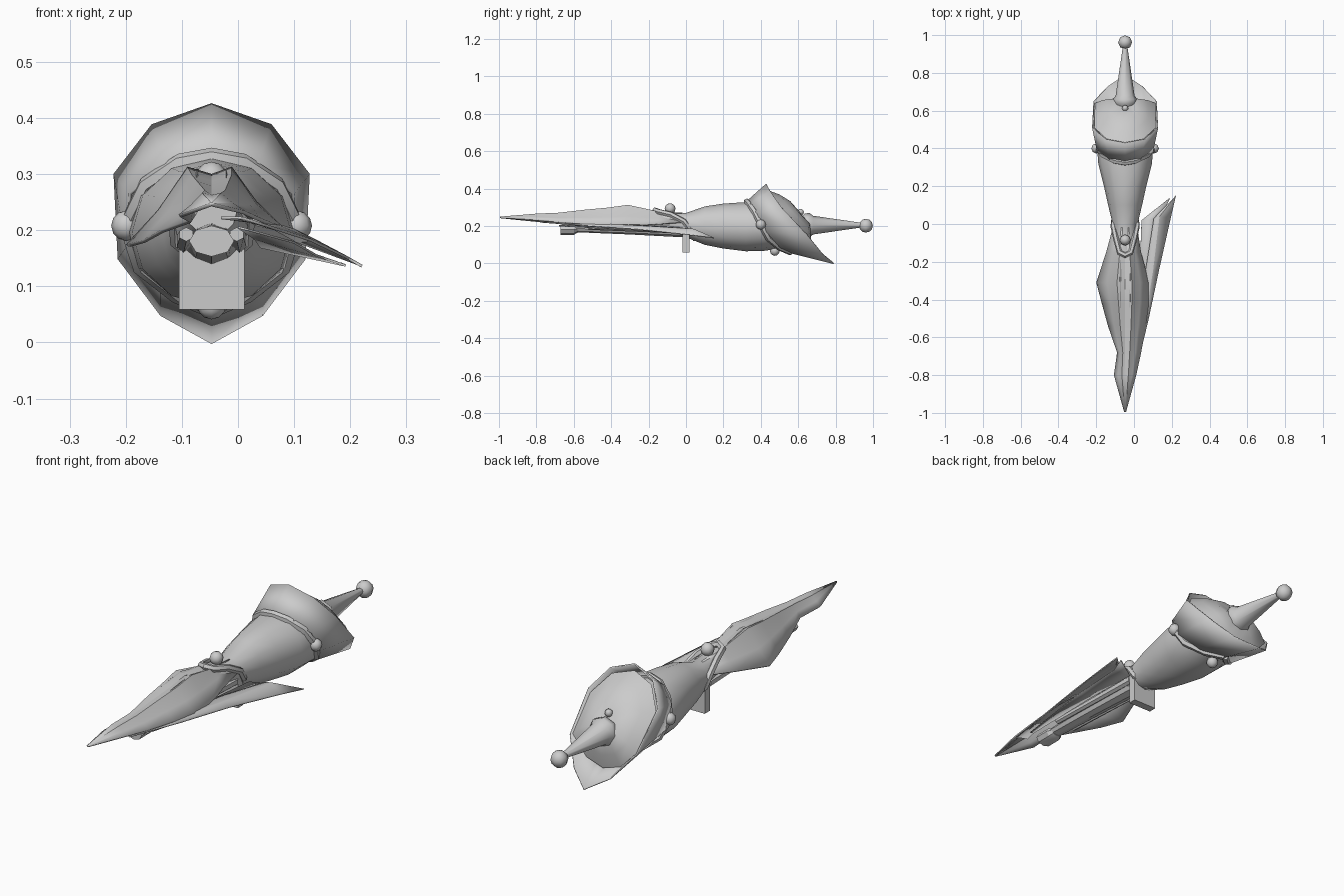
import bpy, bmesh, math
from mathutils import Vector

if "Cube" in bpy.data.objects:
    bpy.data.objects.remove(bpy.data.objects["Cube"])

CX = -0.047  # centre line of the arm
steel = bpy.data.materials.new("grey_steel")
steel.diffuse_color = (0.6, 0.6, 0.6, 1)
steel.use_nodes = True
steel.node_tree.nodes["Principled BSDF"].inputs["Base Color"].default_value = steel.diffuse_color


def finish(ob, angle=40, thick=0):
    ob.data.materials.clear()
    ob.data.materials.append(steel)
    if thick:
        m = ob.modifiers.new("thickness", 'SOLIDIFY')
        m.thickness = thick
        m.offset = 0
    bpy.ops.object.select_all(action='DESELECT')
    ob.select_set(True)
    bpy.context.view_layer.objects.active = ob
    bpy.ops.object.shade_smooth_by_angle(angle=math.radians(angle))
    return ob


def loft(name, rings, closed=True, caps=False, angle=40, thick=0):
    """Skin a list of equally long point rings."""
    bm = bmesh.new()
    vs = [[bm.verts.new(p) for p in r] for r in rings]
    n = len(rings[0])
    for a, b in zip(vs, vs[1:]):
        for i in range(n if closed else n - 1):
            j = (i + 1) % n
            bm.faces.new((a[i], a[j], b[j], b[i]))
    if caps:
        bm.faces.new(vs[0])
        bm.faces.new(vs[-1])
    bmesh.ops.remove_doubles(bm, verts=bm.verts, dist=0.0005)
    bmesh.ops.recalc_face_normals(bm, faces=bm.faces)
    me = bpy.data.meshes.new(name)
    bm.to_mesh(me)
    bm.free()
    ob = bpy.data.objects.new(name, me)
    bpy.context.collection.objects.link(ob)
    return finish(ob, angle, thick)


def mirror_ring(half):
    """Half outline (offset, y, z) from top to bottom, mirrored about the centre line."""
    right = [Vector((CX + x, y, z)) for x, y, z in half]
    left = [Vector((CX - x, y, z)) for x, y, z in half[-2:0:-1]]
    return right + left


def oval(y, w, top, bot, n=12, x=CX):
    mid, h = (top + bot) / 2, (top - bot) / 2
    return [(x + w * math.sin(2 * math.pi * i / n), y,
             mid + h * math.cos(2 * math.pi * i / n)) for i in range(n)]


def ball(name, x, y, z, r):
    bpy.ops.mesh.primitive_uv_sphere_add(segments=8, ring_count=6, radius=r, location=(x, y, z))
    ob = bpy.context.object
    ob.name = name
    return finish(ob, 60)


def band(name, half, r):
    """Rounded strip that follows a mirrored path."""
    pts = [Vector((CX - x, y, z)) for x, y, z in half[:0:-1]]
    pts += [Vector((CX + x, y, z)) for x, y, z in half]
    cu = bpy.data.curves.new(name, 'CURVE')
    cu.dimensions = '3D'
    cu.bevel_depth = r
    cu.bevel_resolution = 1
    cu.use_fill_caps = True
    sp = cu.splines.new('POLY')
    sp.points.add(len(pts) - 1)
    for p, v in zip(sp.points, pts):
        p.co = (*v, 1)
    ob = bpy.data.objects.new(name, cu)
    bpy.context.collection.objects.link(ob)
    bpy.ops.object.select_all(action='DESELECT')
    ob.select_set(True)
    bpy.context.view_layer.objects.active = ob
    bpy.ops.object.convert(target='MESH')
    return finish(bpy.context.object, 50)


# Forearm sleeve
loft("forearm_sleeve", [oval(*s) for s in (
    (-0.17, 0.045, 0.275, 0.19), (-0.08, 0.058, 0.275, 0.16), (0.0, 0.066, 0.27, 0.14),
    (0.1, 0.09, 0.305, 0.1), (0.2, 0.112, 0.32, 0.08), (0.32, 0.142, 0.328, 0.065),
    (0.42, 0.15, 0.325, 0.068), (0.5, 0.13, 0.3, 0.08))], caps=True)

# Flared elbow cuff with a slanted rim
rim_half = [(0, 0.43, 0.424), (0.105, 0.45, 0.387), (0.172, 0.51, 0.30),
            (0.165, 0.65, 0.15), (0.09, 0.73, 0.05), (0, 0.79, 0.0)]
base_half = [(0, 0.33, 0.335), (0.08, 0.34, 0.315), (0.145, 0.38, 0.265),
             (0.15, 0.43, 0.17), (0.09, 0.5, 0.09), (0, 0.53, 0.065)]
loft("elbow_cuff", [mirror_ring(base_half), mirror_ring(rim_half)], angle=30, thick=0.006)

# Rounded cap that closes the cuff
edge = mirror_ring([(0, 0.43, 0.395), (0.098, 0.45, 0.365), (0.163, 0.51, 0.285),
                    (0.16, 0.64, 0.15), (0.085, 0.65, 0.07), (0, 0.655, 0.045)])
hub = Vector((CX, 0.635, 0.225))
rings = []
for k in range(5):
    t = k / 4
    rings.append([p.lerp(hub, t) + Vector((0, 0.6, 0.6)) * 0.04 * math.sin(math.pi * t)
                  for p in edge])
loft("cuff_cap", rings, angle=60)

# Elbow spike with flange and end ball
loft("elbow_spike", [oval(y, r, 0.205 + r, 0.205 - r, 8) for y, r in (
    (0.60, 0.03), (0.635, 0.062), (0.66, 0.065), (0.68, 0.05), (0.94, 0.012))],
    caps=True, angle=45)
ball("spike_ball", CX, 0.962, 0.202, 0.037)
ball("spike_pin", CX, 0.613, 0.275, 0.017)

# Straps and rivets
band("cuff_strap", [(0, 0.325, 0.33), (0.055, 0.335, 0.32), (0.115, 0.365, 0.28),
                    (0.15, 0.40, 0.21), (0.125, 0.44, 0.135), (0.06, 0.50, 0.085),
                    (0, 0.56, 0.06)], 0.017)
band("wrist_strap", [(0, -0.165, 0.285), (0.03, -0.15, 0.278), (0.048, -0.08, 0.262),
                     (0.063, -0.01, 0.225), (0.06, 0.02, 0.18), (0, 0.05, 0.13)], 0.015)
for side in (-1, 1):
    ball("cuff_rivet", CX + side * 0.152, 0.4, 0.208, 0.027)
ball("cuff_rivet_bottom", CX, 0.475, 0.067, 0.026)
ball("wrist_rivet", CX, -0.085, 0.293, 0.029)

# Pointed hand plate: y, left x, right x, ridge height, left and right edge heights
sections = [(-0.02, -0.11, 0.015, 0.265, 0.22, 0.22), (-0.15, -0.145, 0.035, 0.275, 0.195, 0.21),
            (-0.31, -0.197, 0.078, 0.31, 0.172, 0.2), (-0.42, -0.168, 0.076, 0.295, 0.18, 0.205),
            (-0.54, -0.135, 0.06, 0.284, 0.198, 0.21), (-0.68, -0.087, 0.036, 0.268, 0.215, 0.22),
            (-0.80, -0.104, 0.01, 0.263, 0.225, 0.232), (-0.995, -0.05, -0.044, 0.247, 0.245, 0.245)]
rows = []
for y, xl, xr, zt, zl, zr in sections:
    row = []
    for t in (-1, -0.62, -0.28, 0, 0.28, 0.62, 1):
        e, z = (xl, zl) if t < 0 else (xr, zr)
        f = {0: 0.88, 0.28: 1.0, 0.62: 0.45, 1: 0}[abs(t)]
        row.append((CX + (e - CX) * abs(t), y, z + (zt - z) * f))
    rows.append(row)
loft("hand_plate", rows, closed=False, angle=28, thick=0.007)

# Raised finger ridges on the hand plate
for side in (-1, 1):
    loft("finger_ridge", [oval(y, w, z + 0.015, z - 0.02, 6, CX + side * 0.026) for y, w, z in (
        (-0.19, 0.006, 0.272), (-0.3, 0.014, 0.295), (-0.4, 0.012, 0.285), (-0.5, 0.004, 0.272))],
        caps=True, angle=35)

# Swept side blade and the narrower leaf under it
loft("side_blade", [
    [(-0.03, -0.76, 0.222), (0.0, -0.77, 0.222), (0.01, -0.78, 0.221)],
    [(0.03, -0.5, 0.215), (0.06, -0.5, 0.212), (0.075, -0.51, 0.2)],
    [(0.06, -0.25, 0.205), (0.1, -0.25, 0.2), (0.13, -0.25, 0.182)],
    [(0.105, 0.03, 0.18), (0.135, 0.04, 0.183), (0.193, 0.03, 0.152)],
    [(0.214, 0.14, 0.139), (0.217, 0.145, 0.138), (0.221, 0.15, 0.136)]],
    closed=False, angle=25, thick=0.005)
loft("lower_leaf", [
    [(0.0, -0.68, 0.205), (0.02, -0.68, 0.2)], [(0.03, -0.25, 0.185), (0.1, -0.25, 0.178)],
    [(0.04, 0.02, 0.17), (0.14, 0.03, 0.155)], [(0.185, 0.135, 0.14), (0.192, 0.14, 0.137)]],
    closed=False, angle=25, thick=0.004)

# Bar under the hand, with a thicker nose
loft("under_bar", [oval(y, w, t, b, 8) for y, w, t, b in (
    (-0.61, 0.03, 0.205, 0.168), (-0.3, 0.036, 0.21, 0.155), (0.04, 0.042, 0.215, 0.137))],
    caps=True, angle=30)
loft("bar_nose", [oval(y, w, t, b, 8) for y, w, t, b in (
    (-0.67, 0.04, 0.208, 0.153), (-0.6, 0.04, 0.208, 0.153), (-0.58, 0.028, 0.2, 0.165))],
    caps=True, angle=30)
for side in (-1, 1):
    loft("under_finger", [oval(y, 0.014, t, b, 6, CX + side * x) for y, x, t, b in (
        (-0.52, 0.045, 0.205, 0.18), (-0.02, 0.05, 0.2, 0.16))], caps=True, angle=30)

# Grip block standing down from the wrist
bpy.ops.mesh.primitive_cube_add(size=1, location=(CX, 0, 0.137))
grip = bpy.context.object
grip.name = "grip_block"
grip.scale = (0.117, 0.036, 0.156)
bpy.ops.object.transform_apply(location=False, rotation=False, scale=True)
finish(grip, 30)
